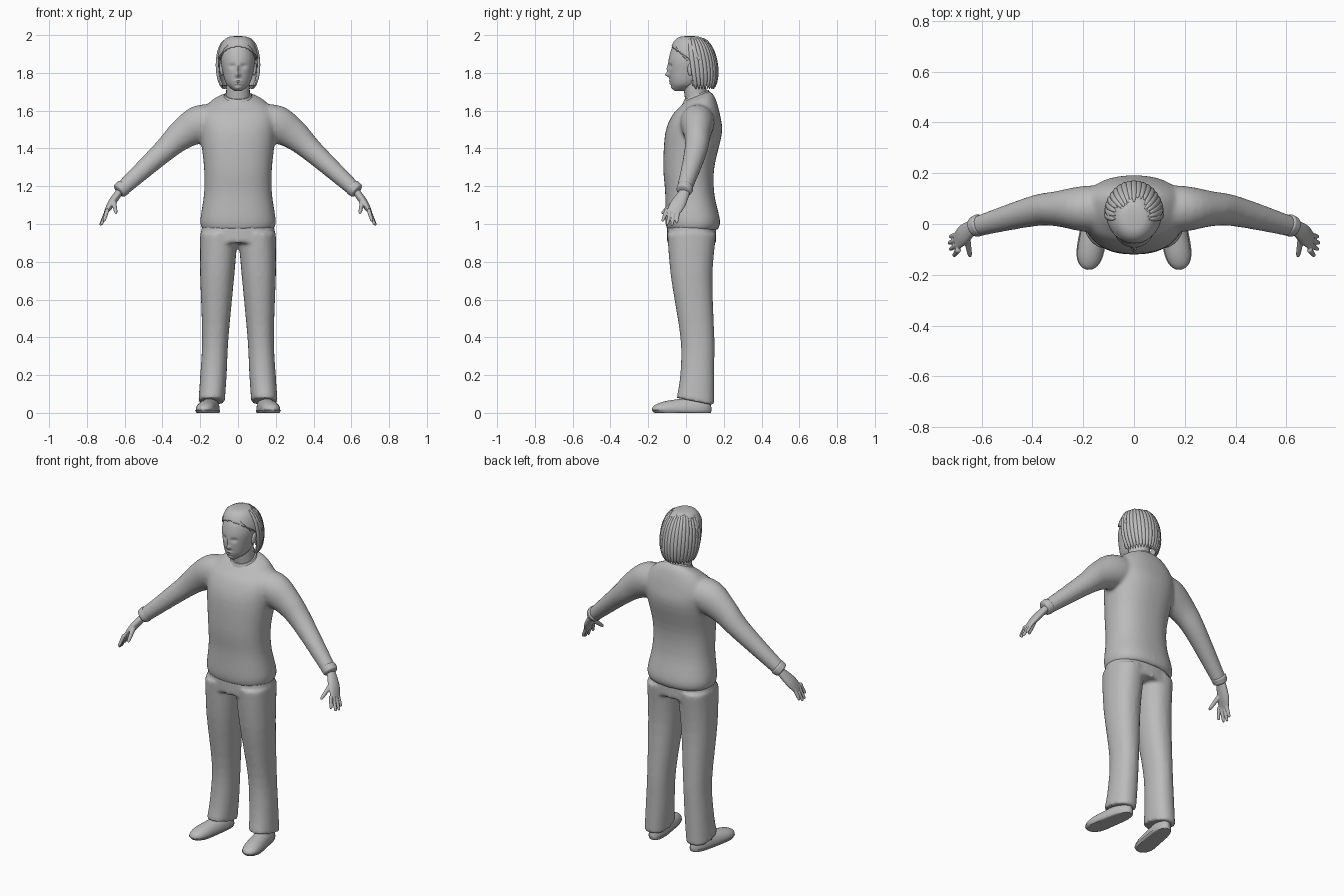
import bpy, bmesh, math, random
from mathutils import Vector

random.seed(4)
if "Cube" in bpy.data.objects:
    bpy.data.objects.remove(bpy.data.objects["Cube"])

shade = (.5, .5, .5, 1)
grey = bpy.data.materials.new("plain grey")
grey.use_nodes = True
grey.diffuse_color = shade
grey.node_tree.nodes["Principled BSDF"].inputs["Base Color"].default_value = shade


def spline(rows, steps):
    """Smooth the rows with a Catmull-Rom spline."""
    rows = [Vector(tuple(row) + (0,) * (6 - len(row))) for row in rows]
    last = len(rows) - 1
    smooth = []
    for i in range(last):
        before, start, end, after = (rows[min(max(k, 0), last)] for k in range(i - 1, i + 3))
        for step in range(steps):
            t = step / steps
            smooth.append(start + (end - before) * (t / 2)
                          + (before * 2 - start * 5 + end * 4 - after) * (t * t / 2)
                          + (start * 3 - before - end * 3 + after) * (t ** 3 / 2))
    return smooth + [rows[last]]


def tube(bm, rows, flat=False, side=(0, 1, 0), mirror=1, segments=24, steps=4, power=1):
    """Loft rows of x, y, z, half width u, half width v, tilt. Flat rings stay level."""
    rows = spline(rows, steps)
    last = len(rows) - 1
    rings = []
    for i, row in enumerate(rows):
        centre = Vector(row[:3])
        if flat:
            u, v = Vector((1, 0, 0)), Vector((0, 1, row[5]))
        else:
            along = Vector(rows[min(i + 1, last)][:3]) - Vector(rows[max(i - 1, 0)][:3])
            along.normalize()
            v = Vector(side)
            v = (v - along * v.dot(along)).normalized()
            u = v.cross(along)
        ring = []
        for k in range(segments):
            angle = math.tau * k / segments
            p, q = (math.copysign(abs(w) ** power, w) for w in (math.cos(angle), math.sin(angle)))
            point = centre + u * max(row[3], .001) * p + v * max(row[4], .001) * q
            ring.append(bm.verts.new((point.x * mirror, point.y, point.z)))
        rings.append(ring)
    for lower, upper in zip(rings, rings[1:]):
        for k in range(segments):
            n = (k + 1) % segments
            bm.faces.new((lower[k], lower[n], upper[n], upper[k]))
    bm.faces.new(rings[0][::-1])
    bm.faces.new(rings[-1])


def capsule(bm, start, end, bluntness, **options):
    """Tapered straight tube with rounded ends, between two rows."""
    start, end = Vector(start), Vector(end)
    rows = []
    for i in range(13):
        f = (1 - math.cos(math.pi * i / 12)) / 2
        row = start.lerp(end, f)
        rounding = math.sqrt(max(0, 1 - abs(2 * f - 1) ** bluntness))
        row[3] *= rounding
        row[4] *= rounding
        rows.append(row)
    tube(bm, rows, steps=2, **options)


def finish(name, bm, voxel=0, softening=0):
    """Make the object; a voxel size blends its volumes into one skin."""
    bmesh.ops.recalc_face_normals(bm, faces=bm.faces)
    mesh = bpy.data.meshes.new(name)
    bm.to_mesh(mesh)
    bm.free()
    part = bpy.data.objects.new(name, mesh)
    bpy.context.collection.objects.link(part)
    mesh.materials.append(grey)
    bpy.ops.object.select_all(action="DESELECT")
    part.select_set(True)
    bpy.context.view_layer.objects.active = part
    bpy.ops.object.shade_smooth_by_angle(angle=math.radians(50))
    if voxel:
        blend = part.modifiers.new("blend", "REMESH")
        blend.mode, blend.voxel_size, blend.use_smooth_shade = "VOXEL", voxel, True
        soften = part.modifiers.new("soften", "SMOOTH")
        soften.factor, soften.iterations = .5, softening
    return part


def span(z, half, front, back, tilt=0):
    """Level ring described by its half width, front and back."""
    return (0, (front + back) / 2, z, half, (back - front) / 2, tilt)


# Sweater: torso and sleeves blended into one skin
bm = bmesh.new()
tube(bm, [span(.97, .19, -.1, .17), span(1.02, .2, -.11, .18), span(1.16, .18, -.11, .15),
          span(1.3, .18, -.12, .15), span(1.48, .2, -.11, .19), span(1.58, .2, -.07, .18),
          span(1.65, .14, -.03, .15, .3), span(1.68, .07, 0, .12, .4)],
     flat=True, segments=40, power=.85)
for side in (1, -1):
    tube(bm, [(.1, .06, 1.55, .08, .09), (.2, .06, 1.53, .1, .09), (.3, .06, 1.47, .08, .07),
              (.4, .05, 1.38, .06, .06), (.62, -.01, 1.18, .04, .04)], mirror=side)
finish("sweater", bm, .01, 8)

# Neckband
bm = bmesh.new()
tube(bm, [span(1.655, .085, -.02, .13, .4), span(1.685, .07, -.01, .12, .4)],
     flat=True, segments=32)
finish("neckband", bm)

# Trousers: hips and legs blended into one skin
bm = bmesh.new()
tube(bm, [span(1, .19, -.1, .16), span(.9, .2, -.1, .16)], flat=True, segments=40, power=.85)
for side in (1, -1):
    tube(bm, [(.1, .03, .95, .1, .13), (.11, .03, .72, .09, .11), (.12, .06, .4, .07, .09),
              (.13, .06, .2, .07, .09, -.1), (.14, .05, .06, .07, .1, -.2)],
         flat=True, mirror=side, power=.9)
finish("trousers", bm, .01, 6)

# Paired parts
for label, side in (("left", 1), ("right", -1)):
    bm = bmesh.new()
    capsule(bm, (.6, 0, 1.2, .045, .045), (.635, -.015, 1.17, .04, .04), 6, mirror=side)
    finish(label + "_cuff", bm)

    # Palm, four fingers and thumb
    bm = bmesh.new()
    tube(bm, [(.62, 0, 1.18, .02, .025), (.67, -.04, 1.11, .02, .04), (.7, -.07, 1.06, .01, .035)],
         mirror=side)
    for i in range(4):
        tip = (.73 - .005 * (i - 1) ** 2, -.05 - .025 * i, .99 + .008 * (i - 1.3) ** 2)
        capsule(bm, (.69, -.04 - .02 * i, 1.08, .012, .012), (*tip, .008, .008), 12,
                mirror=side, segments=12)
    capsule(bm, (.66, -.04, 1.13, .014, .018), (.645, -.13, 1.055, .009, .009), 8,
            mirror=side, segments=12)
    finish(label + "_hand", bm, .0035, 3)

    # Shoe upper and the welt under it, both cut flat
    for name, extra, low, high in (("_shoe", 0, .004, .1), ("_sole", .004, 0, .014)):
        bm = bmesh.new()
        capsule(bm, (.13, .135, .02, .075, .045 + extra), (.185, -.18, .02, .035, .055 + extra), 4,
                side=(1, 0, 0), mirror=side)
        for vert in bm.verts:
            vert.co.z = min(max(vert.co.z, low), high)
        finish(label + name, bm)

    bm = bmesh.new()
    capsule(bm, (.085, .02, 1.785, .01, .015), (.088, .035, 1.855, .014, .024), 2, mirror=side)
    finish(label + "_ear", bm)

# Neck
bm = bmesh.new()
tube(bm, [(0, .06, 1.62, .065, .06), (0, .04, 1.78, .06, .06)], flat=True)
finish("neck", bm)

# Head, with the face raised by soft bumps: x, z, width, height, amount
bm = bmesh.new()
tube(bm, [span(1.705, .02, -.06, 0), span(1.74, .06, -.08, .07), span(1.8, .08, -.09, .12),
          span(1.88, .09, -.09, .14), span(1.95, .07, -.06, .12), span(1.985, .01, .02, .03)],
     flat=True, segments=72, steps=11, power=.95)
bridge, nose = (0, 1.82, .008, .024, .011), (0, 1.79, .011, .011, .021)
upper_lip, lower_lip = (0, 1.757, .02, .005, .008), (0, 1.743, .017, .005, .007)
bumps = [bridge, nose, upper_lip, lower_lip, (0, 1.72, .02, .01, .008)]
for side in (1, -1):
    socket, lid = (.03 * side, 1.835, .015, .01, -.013), (.03 * side, 1.832, .01, .005, .006)
    bumps += [socket, lid]
for vert in bm.verts:
    if vert.co.y < 0:
        vert.co.y -= sum(rise * math.exp(-((vert.co.x - x) / wide) ** 2 - ((vert.co.z - z) / tall) ** 2)
                         for x, z, wide, tall, rise in bumps)
finish("head", bm)


def hair_ring(turn):
    """Level ring of the hair outline, from the crown (0) towards the nape."""
    swell = math.sin(turn) ** .6
    return (0, .04 - .02 * math.cos(turn), 1.84 + .155 * math.cos(turn), .11 * swell, .122 * swell)


# Hair shell, open at the face
bm = bmesh.new()
tube(bm, [hair_ring(.02 + i / 6) for i in range(15)], flat=True, segments=64, steps=3)
face_opening = []
for face in bm.faces:
    middle = face.calc_center_median()
    hairline = .035 - max(0, middle.z - 1.86) * 1.4
    if middle.y < hairline or len(face.verts) > 4 and middle.z < 1.8:
        face_opening.append(face)
bmesh.ops.delete(bm, geom=face_opening, context="FACES")
shell = finish("hair_shell", bm)
shell.modifiers.new("thickness", "SOLIDIFY").thickness = .01

# Locks falling round the sides and back
bm = bmesh.new()
count = 19
for i in range(count):
    angle = math.radians(184 * i / (count - 1) - 2)
    start, length = random.uniform(.3, .6), 14
    rows = []
    for j in range(length + 1):
        f = j / length
        _, y, z, wide, deep = hair_ring(start + (2.5 - start) * f)
        taper = .2 + .8 * math.sin(math.pi * f) ** .5 if 0 < f < 1 else .2
        rows.append((wide * math.cos(angle), y + deep * math.sin(angle), z, .008 * taper, .013 * taper))
    tube(bm, rows, side=(-math.sin(angle), math.cos(angle), 0), segments=10, steps=2)

# Locks swept sideways from the middle parting
for side in (1, -1):
    for i in range(3):
        rows = []
        for j in range(9):
            f = j / 8
            bend = 1.5 * f
            taper = .3 + .7 * math.sin(math.pi * min(f, .99))
            rows.append(((.11 - .01 * i) * math.sin(bend) + .003, .01 - .03 * i + .06 * f * f,
                         1.86 + (.13 - .007 * i * i) * math.cos(bend), .008 * taper, .015 * taper))
        tube(bm, rows, mirror=side, segments=10, steps=2)
finish("hair_locks", bm)
